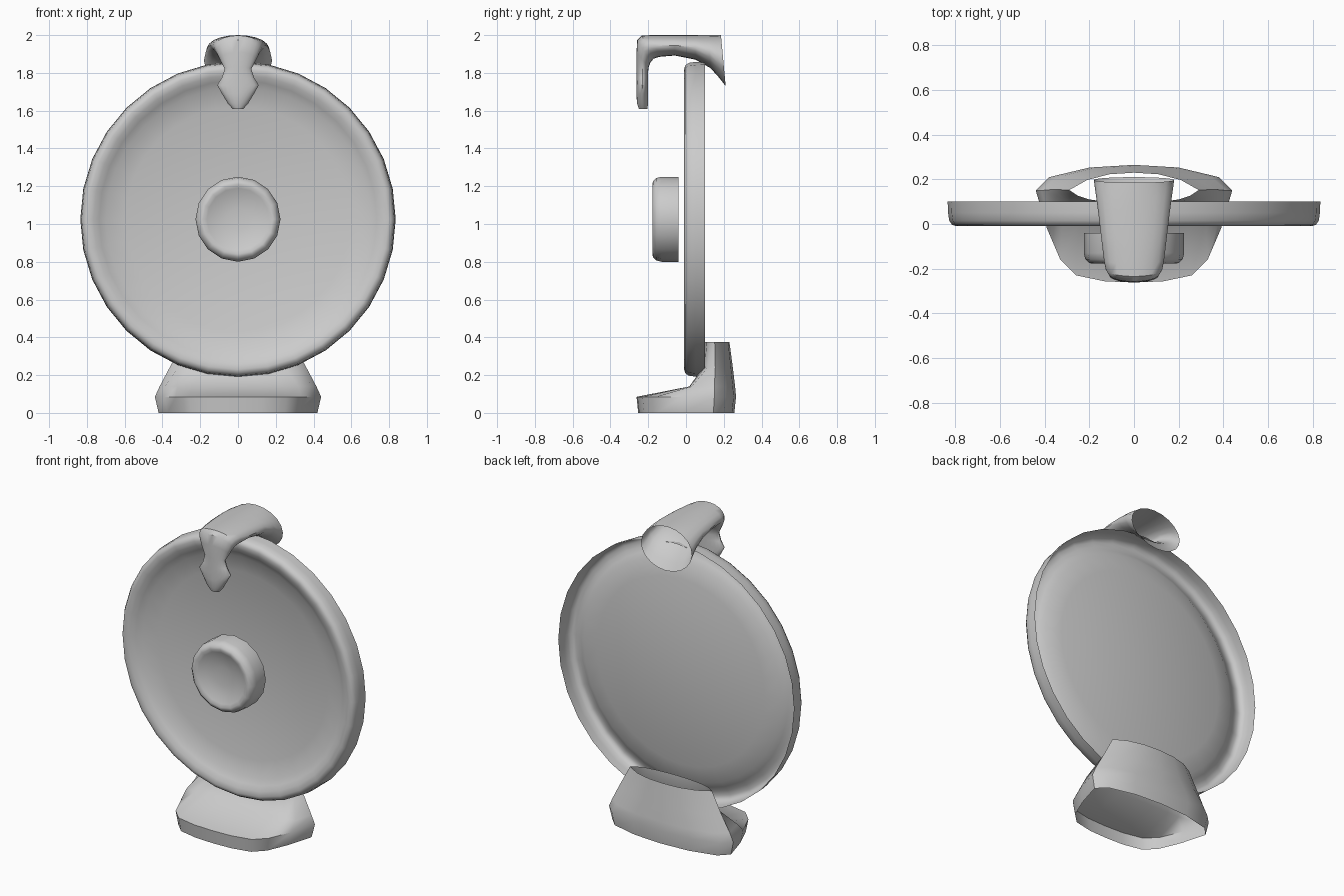
import bpy, bmesh
from math import sin, cos, pi, radians
from mathutils import Vector

old = bpy.data.objects.get("Cube")
if old:
    bpy.data.objects.remove(old, do_unlink=True)

grey = bpy.data.materials.new("light_grey")
grey.use_nodes = True
grey.diffuse_color = (0.6, 0.6, 0.6, 1)
grey.node_tree.nodes["Principled BSDF"].inputs["Base Color"].default_value = (0.6, 0.6, 0.6, 1)


def loft(name, rings, cap=False, angle=40):
    """Skin a row of rings that all have the same number of points."""
    bm = bmesh.new()
    rows = [[bm.verts.new(p) for p in ring] for ring in rings]
    n = len(rows[0])
    for a, b in zip(rows, rows[1:]):
        for j in range(n):
            k = (j + 1) % n
            bm.faces.new((a[j], a[k], b[k], b[j]))
    if cap:
        bm.faces.new(rows[-1])
    bmesh.ops.remove_doubles(bm, verts=bm.verts, dist=0.0005)
    mesh = bpy.data.meshes.new(name)
    bm.to_mesh(mesh)
    bm.free()
    mesh.materials.append(grey)
    obj = bpy.data.objects.new(name, mesh)
    bpy.context.collection.objects.link(obj)
    bpy.ops.object.select_all(action='DESELECT')
    obj.select_set(True)
    bpy.context.view_layer.objects.active = obj
    bpy.ops.object.shade_smooth_by_angle(angle=radians(angle))
    return obj


CENTRE_Z = 1.025


def lathe(name, profile, sides):
    """Turn (radius, y) points around the dish axis."""
    turn = [2 * pi * j / sides for j in range(sides)]
    return loft(name, [[(r * cos(t), y, CENTRE_Z + r * sin(t)) for t in turn]
                       for r, y in profile])


# Dish: rolled rim with an open back, and a shallow bowl
rim = [(.835, .1), (.833, .05), (.828, .015), (.815, -.004), (.795, -.01),
       (.765, -.003), (.735, .013), (.70, .035)]
bowl = [(.7 * s, .1 - .065 * s * s) for s in (.85, .7, .55, .4, .25, .12, 0)]
lathe("dish", rim + bowl, 32)

# Hub: rounded cup in front of the dish
lathe("hub", [(.225, -.04), (.225, -.13), (.218, -.158), (.2, -.175), (.185, -.178),
              (.165, -.17), (.12, -.154), (.06, -.146), (0, -.144)], 16)

# Top clip: flared horn at the back that bends down into a waisted tongue
# each section: outer (y, z), inner (y, z), half width
sections = [
    ((.185, 2), (.21, 1.73), .18),
    ((.16, 2), (.175, 1.775), .176),
    ((.12, 2), (.13, 1.825), .17),
    ((.05, 2), (.05, 1.87), .16),
    ((-.06, 2), (-.06, 1.892), .147),
    ((-.18, 2), (-.14, 1.885), .135),
    ((-.235, 1.998), (-.172, 1.875), .127),
    ((-.258, 1.975), (-.188, 1.855), .115),
    ((-.262, 1.91), (-.198, 1.83), .095),
    ((-.262, 1.83), (-.2, 1.81), .07),
    ((-.262, 1.775), (-.2, 1.775), .085),
    ((-.262, 1.735), (-.2, 1.735), .11),
    ((-.262, 1.69), (-.2, 1.69), .085),
    ((-.26, 1.64), (-.2, 1.64), .055),
    ((-.25, 1.61), (-.205, 1.608), .028),
]
rings = []
for outer, inner, half in sections:
    top, low = Vector((0, *outer)), Vector((0, *inner))
    mid, up = (top + low) / 2, (top - low) / 2
    rings.append([mid + up * sin(2 * pi * j / 20) + Vector((half * cos(2 * pi * j / 20), 0, 0))
                  for j in range(20)])
loft("top_clip", rings, cap=True)


def mirrored(half, z=None):
    """Close a half outline (back to front on the left side) into a ring."""
    pts = [p if z is None else (*p, z) for p in half]
    other = [(-x, y, h) for x, y, h in pts[1:-1]]
    return (pts + other[::-1])[::-1]


# Stand: hollow foot with a low toe and an upright neck, open at both ends
foot = [(0, .265), (.2, .253), (.38, .21), (.44, .15), (.39, -.02),
        (.33, -.16), (.26, -.23), (.13, -.257), (0, -.262)]
step = [(0, .26, .14), (.19, .248, .14), (.35, .208, .14), (.415, .15, .14), (.385, .03, .14),
        (.32, .02, .14), (.24, .018, .14), (.12, .018, .14), (0, .018, .14)]
neck = [(0, .248), (.14, .238), (.28, .2), (.362, .155), (.32, .115),
        (.25, .098), (.16, .09), (.08, .088), (0, .088)]
mouth = [(0, .23), (.11, .223), (.21, .197), (.29, .152), (.25, .126),
         (.2, .11), (.13, .1), (.06, .095), (0, .094)]
loft("stand", [mirrored([(x * .955, y * .965) for x, y in foot], 0),
               mirrored(foot, .085), mirrored(step),
               mirrored(neck, .24), mirrored(mouth, .375)], angle=50)
